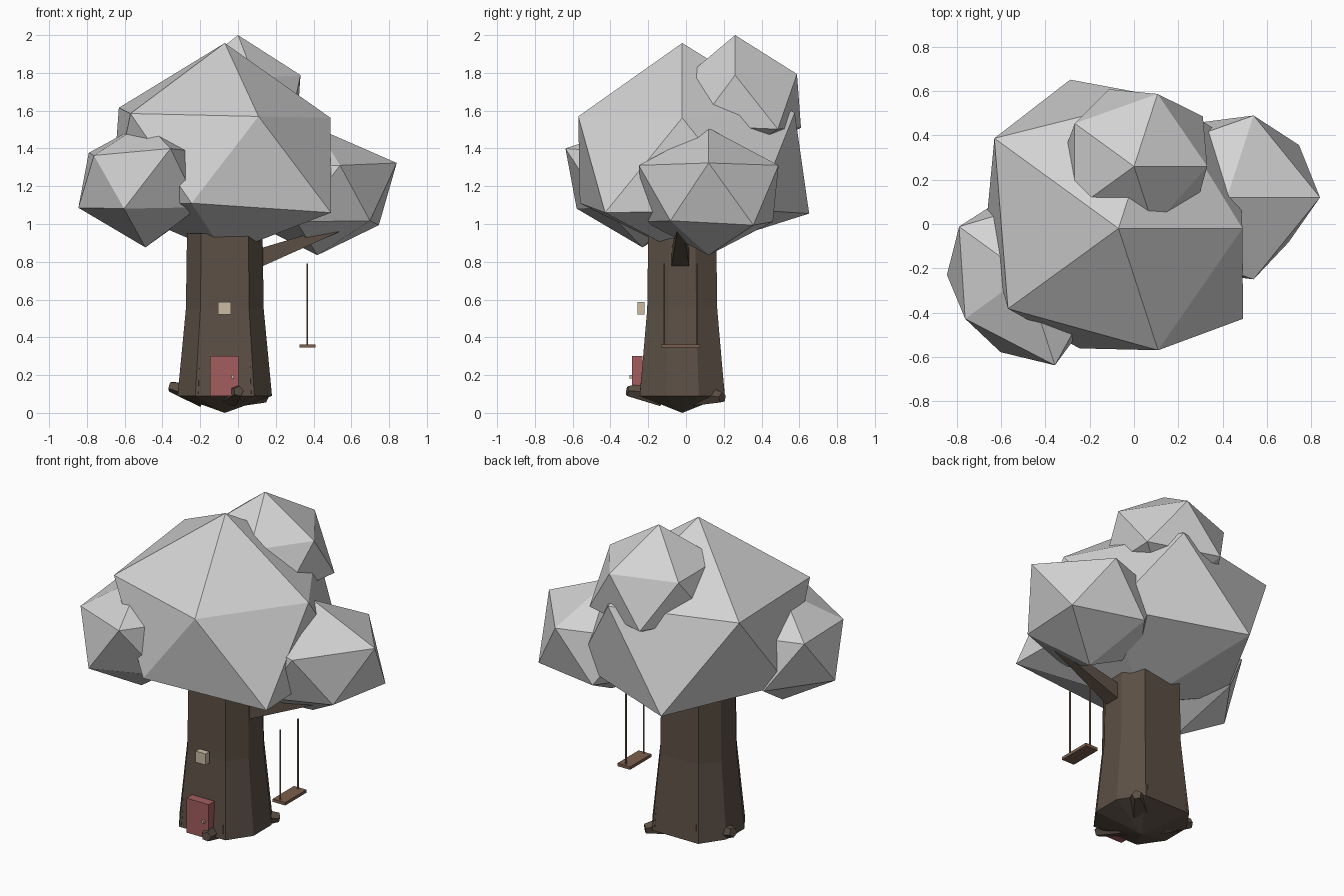
import bpy, bmesh, math
from mathutils import Vector

cube = bpy.data.objects.get("Cube")
if cube:
    bpy.data.objects.remove(cube, do_unlink=True)


def material(name, rgb):
    m = bpy.data.materials.new(name)
    m.use_nodes = True
    m.diffuse_color = (*rgb, 1)
    m.node_tree.nodes["Principled BSDF"].inputs["Base Color"].default_value = (*rgb, 1)
    return m


GREY = material("foliage grey", (0.65, 0.65, 0.65))
BARK = material("bark brown", (0.105, 0.078, 0.058))
RED = material("door red", (0.36, 0.11, 0.11))
CREAM = material("window cream", (0.6, 0.5, 0.37))
ROPE = material("rope tan", (0.25, 0.18, 0.12))
WOOD = material("seat wood", (0.2, 0.115, 0.075))


def finish(name, bm, mat):
    bmesh.ops.recalc_face_normals(bm, faces=bm.faces)
    mesh = bpy.data.meshes.new(name)
    bm.to_mesh(mesh)
    bm.free()
    mesh.materials.append(mat)
    ob = bpy.data.objects.new(name, mesh)
    bpy.context.collection.objects.link(ob)
    return ob


def box(name, lo, hi, mat):
    bm = bmesh.new()
    bmesh.ops.create_cube(bm, size=1)
    lo, hi = Vector(lo), Vector(hi)
    for v in bm.verts:
        v.co = (lo + hi) / 2 + v.co * (hi - lo)
    return finish(name, bm, mat)


def limb(name, start, end, r1, r2, sides, mat, turn=0):
    # tapered prism running from start to end
    start, end = Vector(start), Vector(end)
    axis = end - start
    bm = bmesh.new()
    bmesh.ops.create_cone(bm, cap_ends=True, segments=sides, radius1=r1,
                          radius2=r2, depth=axis.length)
    spin = Vector((0, 0, 1)).rotation_difference(axis).to_matrix()
    for v in bm.verts:
        x, y = v.co.xy
        v.co.x = x * math.cos(turn) - y * math.sin(turn)
        v.co.y = x * math.sin(turn) + y * math.cos(turn)
        v.co = (start + end) / 2 + spin @ v.co
    return finish(name, bm, mat)


def clump(name, centre, bottom, lower, upper, top):
    # squashed icosahedron with a separate reach for every corner
    bm = bmesh.new()

    def corner(radius, angle, height):
        a = math.radians(angle)
        flat = 0.8944 if abs(height) < 1 else 0
        d = Vector((flat * math.cos(a), flat * math.sin(a), height * 0.8))
        return bm.verts.new(Vector(centre) + d * radius)

    b, t = corner(bottom, 0, -1), corner(top, 0, 1)
    low = [corner(r, 36 + 72 * i, -0.4472) for i, r in enumerate(lower)]
    up = [corner(r, 72 * i, 0.4472) for i, r in enumerate(upper)]
    for i in range(5):
        j = (i + 1) % 5
        for tri in ((b, low[j], low[i]), (t, up[i], up[j]),
                    (up[i], low[i], up[j]), (low[i], low[j], up[j])):
            bm.faces.new(tri)
    return finish(name, bm, GREY)


# Foliage: corner reaches run anticlockwise from +x
clump("main_foliage", (-0.07, -0.02, 1.338), 0.62,
      (0.74, 0.79, 0.67, 0.637, 0.777), (0.626, 0.7, 0.775, 0.69, 0.647), 0.775)
clump("crown_foliage", (0, 0.26, 1.656), 0.38,
      (0.43, 0.41, 0.38, 0.38, 0.38), (0.37, 0.385, 0.37, 0.37, 0.32), 0.43)
clump("left_foliage", (0.42, 0.12, 1.155), 0.4,
      (0.45, 0.4, 0.4, 0.4, 0.385), (0.47, 0.435, 0.42, 0.42, 0.435), 0.44)
clump("right_foliage", (-0.49, -0.23, 1.228), 0.44,
      (0.4, 0.4, 0.397, 0.41, 0.39), (0.4, 0.4, 0.415, 0.377, 0.48), 0.39)

# Trunk: flared prism with a pointed underside
CX, CY = -0.07, -0.02
quarter = [(0.2, 0.07), (0.125, 0.18)]
outline = [(x, y) for x, y in quarter] + [(-x, y) for x, y in quarter[::-1]]
outline += [(-x, -y) for x, y in quarter] + [(x, -y) for x, y in quarter[::-1]]
bm = bmesh.new()
rings = [[bm.verts.new((CX + x * s, CY + y * s, z)) for x, y in outline]
         for z, s in ((0.09, 1.25), (0.55, 1.03), (0.95, 1.0))]
apex = bm.verts.new((CX, CY, 0))
for i in range(8):
    j = (i + 1) % 8
    for a, b in zip(rings, rings[1:]):
        bm.faces.new((a[i], a[j], b[j], b[i]))
    bm.faces.new((apex, rings[0][j], rings[0][i]))
bm.faces.new(rings[-1])
finish("trunk", bm, BARK)

# Bark ridges on the trunk corners
for i, (sx, sy) in enumerate(((1, 1), (1, -1), (-1, 1), (-1, -1))):
    limb(f"bark_ridge_{i + 1}", (CX + sx * 0.14, CY + sy * 0.2, 0.1),
         (CX + sx * 0.122, CY + sy * 0.175, 0.6), 0.025, 0.004, 4, BARK)

# Roots
for i, (angle, z) in enumerate(((45, 0.08), (165, 0.14), (284, 0.115))):
    a = math.radians(angle)
    d = Vector((math.cos(a), math.sin(a), 0))
    limb(f"root_{i + 1}", Vector((CX, CY, 0.1)) + d * 0.12,
         Vector((CX, CY, z)) + d * 0.3, 0.07, 0.028, 5, BARK)

# Branch
limb("branch", (0.03, -0.03, 0.79), (0.53, -0.03, 0.975), 0.075, 0.025, 4, BARK,
     math.pi / 4)

# Swing
box("swing_seat", (0.325, -0.13, 0.345), (0.41, 0.075, 0.363), WOOD)
for side, y in (("front", -0.115), ("back", 0.057)):
    limb(f"swing_rope_{side}", (0.366, y, 0.36), (0.366, y, 0.79), 0.005, 0.005, 6, ROPE)

# Door, handle and window
box("door", (-0.148, -0.285, 0.09), (0.002, -0.23, 0.3), RED)
box("door_handle", (-0.035, -0.3, 0.183), (-0.022, -0.284, 0.2), CREAM)
box("window", (-0.105, -0.258, 0.52), (-0.038, -0.22, 0.588), CREAM)
